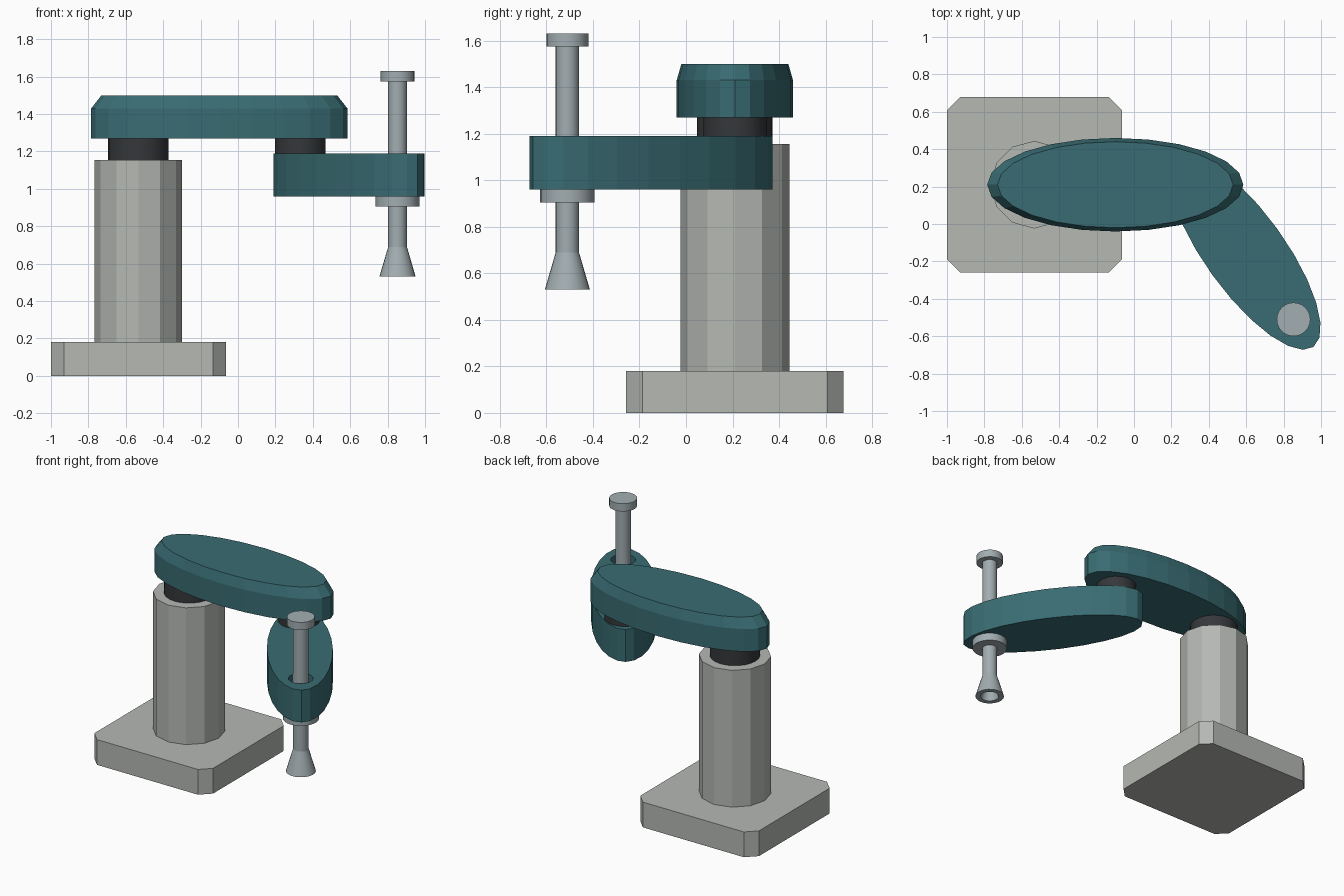
import bpy, bmesh
from math import cos, sin, pi, atan2, hypot

if "Cube" in bpy.data.objects:
    bpy.data.objects.remove(bpy.data.objects["Cube"])


def material(name, rgb):
    m = bpy.data.materials.new(name)
    m.diffuse_color = (*rgb, 1)
    m.use_nodes = True
    m.node_tree.nodes["Principled BSDF"].inputs["Base Color"].default_value = m.diffuse_color
    return m


STONE = material("warm_grey", (0.46, 0.48, 0.45))
TEAL = material("teal", (0.04, 0.15, 0.17))
DARK = material("dark_rubber", (0.035, 0.038, 0.042))
STEEL = material("steel", (0.36, 0.42, 0.44))


def rings_object(name, rings, mat, loc=(0, 0), rot=0, closed=False):
    """Skin a stack of rings [(x, y, z), ...], capped at the ends or closed into a loop."""
    bm = bmesh.new()
    loops = [[bm.verts.new(p) for p in ring] for ring in rings]
    n = len(loops[0])
    pairs = list(zip(loops, loops[1:]))
    if closed:
        pairs.append((loops[-1], loops[0]))
    else:
        bm.faces.new(loops[0][::-1])
        bm.faces.new(loops[-1])
    for a, b in pairs:
        for i in range(n):
            j = (i + 1) % n
            bm.faces.new((a[i], a[j], b[j], b[i]))
    bmesh.ops.recalc_face_normals(bm, faces=bm.faces)
    mesh = bpy.data.meshes.new(name)
    bm.to_mesh(mesh)
    bm.free()
    mesh.materials.append(mat)
    ob = bpy.data.objects.new(name, mesh)
    bpy.context.collection.objects.link(ob)
    ob.location = (*loc, 0)
    ob.rotation_euler.z = rot
    return ob


def ellipse(rx, ry, z, n):
    return [(rx * cos(2 * pi * i / n), ry * sin(2 * pi * i / n), z) for i in range(n)]


def turned(name, profile, mat, loc, n=24, closed=False, smooth=True):
    ob = rings_object(name, [ellipse(r, r, z, n) for r, z in profile], mat, loc, closed=closed)
    if smooth:
        bpy.ops.object.select_all(action='DESELECT')
        ob.select_set(True)
        bpy.context.view_layer.objects.active = ob
        bpy.ops.object.shade_smooth_by_angle(angle=0.5)
    return ob


SHOULDER = (-0.533, 0.21)
ELBOW = (0.333, 0.21)
TOOL = (0.853, -0.51)

# Base plate with clipped corners
h, c = 0.468, 0.07
outline = [(h, -h + c), (h, h - c), (h - c, h), (-h + c, h),
           (-h, h - c), (-h, -h + c), (-h + c, -h), (h - c, -h)]
rings_object("base_plate", [[(x, y, z) for x, y in outline] for z in (0, 0.18)], STONE, SHOULDER)

# Twelve-sided column and the two pivots
turned("column", [(0.234, 0.18), (0.234, 1.155)], STONE, SHOULDER, n=12, smooth=False)
turned("shoulder_pivot", [(0.162, 1.155), (0.162, 1.27)], DARK, SHOULDER)
turned("elbow_pivot", [(0.135, 1.19), (0.135, 1.27)], DARK, ELBOW)

# Upper arm: elliptical slab with a sloped top rim
rings_object("upper_arm", [ellipse(0.685, 0.25, 1.27, 24), ellipse(0.685, 0.25, 1.43, 24),
                           ellipse(0.63, 0.23, 1.5, 24)], TEAL, (-0.1, 0.21))

# Forearm: elliptical slab aimed from the elbow to the tool
dx, dy = TOOL[0] - ELBOW[0], TOOL[1] - ELBOW[1]
mid = (ELBOW[0] + dx / 2, ELBOW[1] + dy / 2)
forearm = rings_object("forearm", [ellipse(0.626, 0.213, z, 24) for z in (0.96, 1.19)],
                       TEAL, mid, atan2(dy, dx))

# Bore through the forearm for the spindle
cutter = turned("bore_cutter", [(0.08, 0.9), (0.08, 1.25)], TEAL, TOOL, smooth=False)
cutter.hide_render = True
cutter.hide_viewport = True
bore = forearm.modifiers.new("bore", 'BOOLEAN')
bore.operation = 'DIFFERENCE'
bore.solver = 'EXACT'
bore.object = cutter

# Spindle, knob, guide flange and hollow flared nozzle
turned("spindle", [(0.05, 0.66), (0.05, 1.6)], STEEL, TOOL)
turned("spindle_knob", [(0.09, 1.575), (0.09, 1.63)], STEEL, TOOL)
turned("guide_flange", [(0.117, 0.905), (0.117, 0.96)], STEEL, TOOL)
turned("nozzle", [(0.05, 0.69), (0.097, 0.53), (0.062, 0.53), (0.03, 0.66)], STEEL, TOOL, closed=True)
